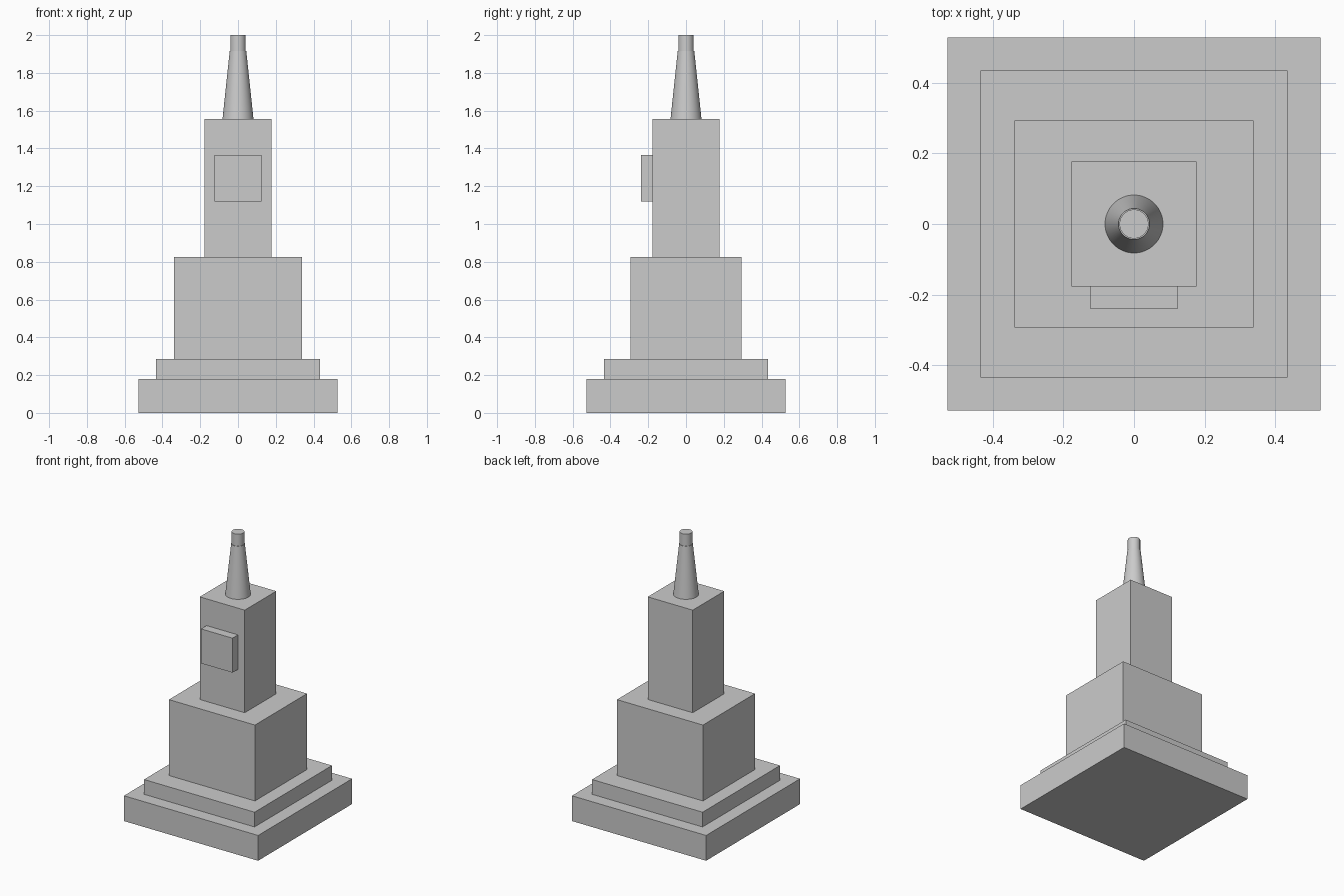
import bpy
import math

cube = bpy.data.objects.get("Cube")
if cube:
    bpy.data.objects.remove(cube, do_unlink=True)

GREY = (0.6, 0.6, 0.6, 1.0)
stone = bpy.data.materials.new("grey_stone")
stone.use_nodes = True
stone.diffuse_color = GREY
bsdf = next(n for n in stone.node_tree.nodes if n.type == 'BSDF_PRINCIPLED')
bsdf.inputs["Base Color"].default_value = GREY


def finish(name):
    ob = bpy.context.object
    ob.name = ob.data.name = name
    ob.data.materials.append(stone)
    return ob


def block(name, width, depth, bottom, top, y=0.0):
    """Box given by its full width and depth and its z range."""
    bpy.ops.mesh.primitive_cube_add(size=1, location=(0, y, (bottom + top) / 2))
    ob = finish(name)
    ob.scale = (width, depth, top - bottom)
    bpy.ops.object.transform_apply(location=False, rotation=False, scale=True)
    return ob


def taper(name, r_bottom, r_top, bottom, top):
    """Round upright section with smooth sides and sharp rims."""
    bpy.ops.mesh.primitive_cone_add(vertices=64, radius1=r_bottom, radius2=r_top,
                                    depth=top - bottom,
                                    location=(0, 0, (bottom + top) / 2))
    ob = finish(name)
    bpy.ops.object.shade_smooth_by_angle(angle=math.radians(30))
    return ob


# Stepped plinth
block("lower_plinth", 1.056, 1.056, 0, 0.18)
block("upper_plinth", 0.87, 0.87, 0.18, 0.285)

# Main body and tower
block("main_body", 0.677, 0.586, 0.285, 0.825)
block("tower", 0.354, 0.354, 0.825, 1.555)

# Panel standing out from the tower front
block("front_panel", 0.248, 0.062, 1.12, 1.365, y=-0.208)

# Spire with a slightly narrower cap
taper("spire", 0.082, 0.044, 1.555, 1.915)
taper("spire_cap", 0.041, 0.041, 1.915, 2.0)
